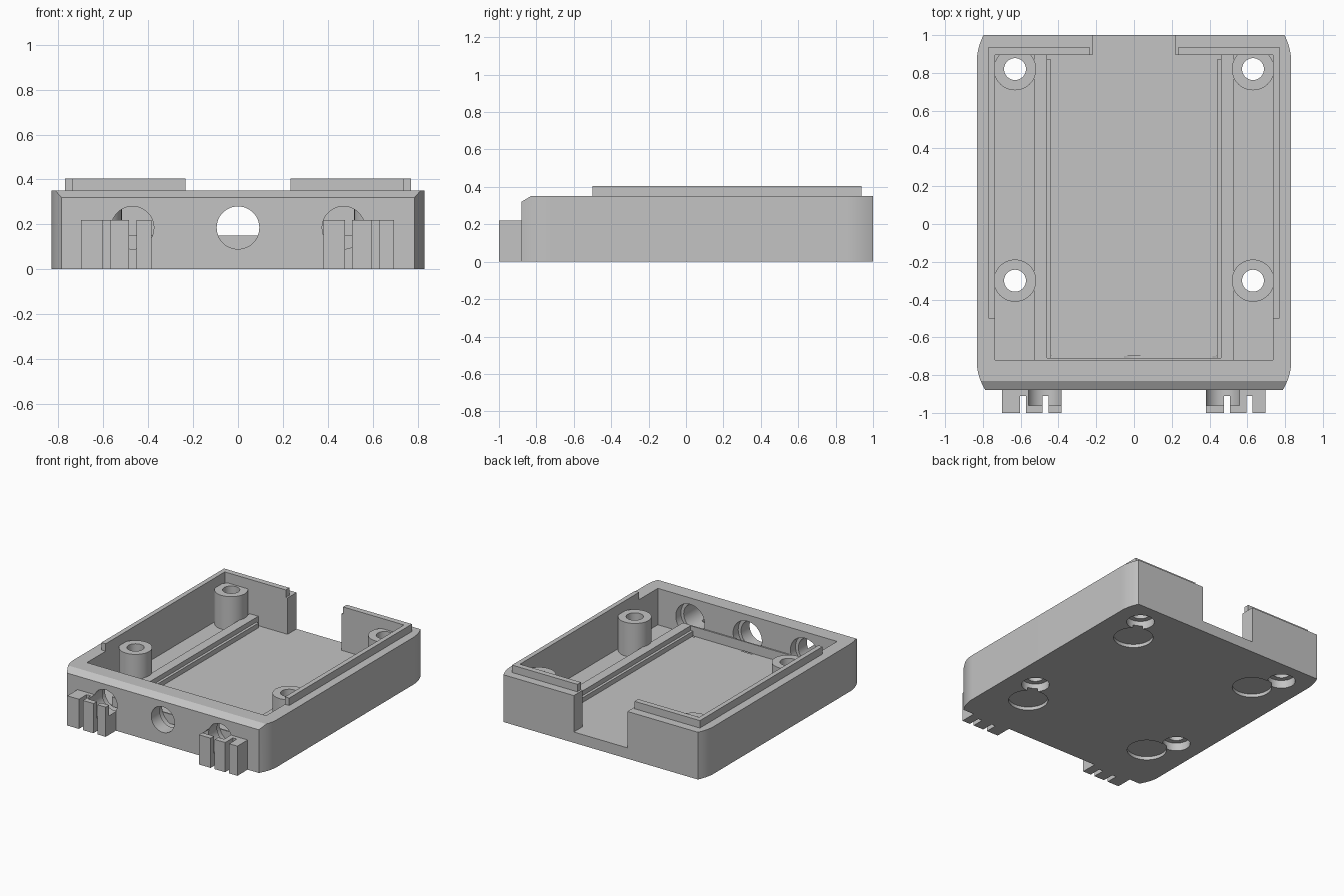
import bpy, bmesh, math
from mathutils import Matrix

cube = bpy.data.objects.get("Cube")
if cube:
    bpy.data.objects.remove(cube, do_unlink=True)

grey = bpy.data.materials.new("plain_grey")
grey.use_nodes = True
grey.diffuse_color = (0.55, 0.55, 0.55, 1)
grey.node_tree.nodes["Principled BSDF"].inputs["Base Color"].default_value = (0.55, 0.55, 0.55, 1)


def finish(name, bm):
    bmesh.ops.recalc_face_normals(bm, faces=bm.faces)
    mesh = bpy.data.meshes.new(name)
    bm.to_mesh(mesh)
    bm.free()
    mesh.materials.append(grey)
    obj = bpy.data.objects.new(name, mesh)
    bpy.context.collection.objects.link(obj)
    return obj


def prism(name, outline, z0, z1):
    bm = bmesh.new()
    face = bm.faces.new([bm.verts.new((x, y, z0)) for x, y in outline])
    top = bmesh.ops.extrude_face_region(bm, geom=[face])["geom"]
    bmesh.ops.translate(bm, vec=(0, 0, z1 - z0),
                        verts=[v for v in top if isinstance(v, bmesh.types.BMVert)])
    return finish(name, bm)


def box(name, x0, x1, y0, y1, z0, z1):
    return prism(name, [(x0, y0), (x1, y0), (x1, y1), (x0, y1)], z0, z1)


def cylinder(name, x, y, z, r, length, along_y=False):
    bm = bmesh.new()
    bmesh.ops.create_cone(bm, cap_ends=True, segments=48, radius1=r, radius2=r, depth=length)
    if along_y:
        bmesh.ops.rotate(bm, verts=bm.verts, matrix=Matrix.Rotation(math.pi / 2, 3, "X"))
    bmesh.ops.translate(bm, verts=bm.verts, vec=(x, y, z))
    return finish(name, bm)


def apply_boolean(target, tools, operation="DIFFERENCE"):
    for tool in tools:
        mod = target.modifiers.new("bool", "BOOLEAN")
        mod.operation, mod.solver, mod.object = operation, "EXACT", tool
        bpy.context.view_layer.objects.active = target
        bpy.ops.object.modifier_apply(modifier=mod.name)
        bpy.data.objects.remove(tool, do_unlink=True)


# Tray body with gently bowed corners
STEPS = 8
right_side = [(0.832 - 0.045 * (1 - i / STEPS) ** 2, -0.88 + 0.15 * i / STEPS) for i in range(STEPS + 1)]
right_side += [(0.832 - 0.035 * (i / STEPS) ** 2, 0.86 + 0.14 * i / STEPS) for i in range(STEPS + 1)]
tray = prism("tray", right_side + [(-x, y) for x, y in reversed(right_side)], 0, 0.35)

# Bevel along the top of the front wall
bm = bmesh.new()
profile = [(-0.89, 0.314), (-0.83, 0.35), (-0.83, 0.4), (-0.89, 0.4)]
face = bm.faces.new([bm.verts.new((-1, y, z)) for y, z in profile])
end = bmesh.ops.extrude_face_region(bm, geom=[face])["geom"]
bmesh.ops.translate(bm, vec=(2, 0, 0), verts=[v for v in end if isinstance(v, bmesh.types.BMVert)])
bevel_cutter = finish("bevel_cutter", bm)

FLOOR = 0.08
apply_boolean(tray, [
    bevel_cutter,
    box("cavity_cutter", -0.735, 0.735, -0.72, 0.895, FLOOR, 0.5),
    box("notch_cutter", -0.22, 0.22, 0.85, 1.1, FLOOR, 0.5),
])

# Screw bosses, fused to the tray
screws = [(sx * 0.63, y) for sx in (-1, 1) for y in (0.82, -0.3)]
apply_boolean(tray, [cylinder("boss", x, y, 0.19, 0.112, 0.28) for x, y in screws], "UNION")

# Cable clips on the front: three fingers each
for x in (-0.70, 0.38):
    clip = box("cable_clip", x, x + 0.315, -1, -0.86, 0, 0.22)
    gaps = [box("gap", x + g, x + g + 0.033, -1.1, -0.91, -0.1, 0.4) for g in (0.096, 0.215)]
    apply_boolean(clip, gaps)
    apply_boolean(tray, [clip], "UNION")

# Cable holes in the front wall, wider on the inside
for x in (-0.47, 0, 0.47):
    apply_boolean(tray, [
        cylinder("cable_hole", x, -0.83, 0.185, 0.095, 0.26, True),
        cylinder("cable_recess", x, -0.74, 0.185, 0.118, 0.08, True),
    ])

# Screw holes with countersunk heads, and round foot recesses underneath
for x, y in screws:
    foot_x = math.copysign(0.53, x)
    apply_boolean(tray, [
        cylinder("screw_hole", x, y, 0.2, 0.058, 0.6),
        cylinder("screw_head", x, y, 0, 0.095, 0.12),
        cylinder("foot_recess", foot_x, y - 0.195, 0, 0.135, 0.05),
    ])

# Board rails, ledges and closing lips, mirrored left and right
for side, s in (("right", -1), ("left", 1)):
    def side_box(name, x0, x1, *rest):
        a, b = sorted((s * x0, s * x1))
        return box(side + "_" + name, a, b, *rest)
    side_box("rail", 0.46, 0.53, -0.72, 0.895, FLOOR, 0.15)
    side_box("ledge", 0.44, 0.46, -0.71, 0.87, FLOOR, 0.115)
    outline = [(0.77, -0.5), (0.77, 0.937), (0.235, 0.937), (0.235, 0.895), (0.735, 0.895), (0.735, -0.5)]
    prism(side + "_lip", [(s * x, y) for x, y in outline], 0.35, 0.405)

# Low strip closing the rails at the front
box("front_strip", -0.46, 0.46, -0.72, -0.71, FLOOR, 0.15)

# Smooth the round surfaces, keep the edges crisp
bpy.ops.object.select_all(action="DESELECT")
tray.select_set(True)
bpy.context.view_layer.objects.active = tray
bpy.ops.object.shade_smooth_by_angle(angle=math.radians(25))
